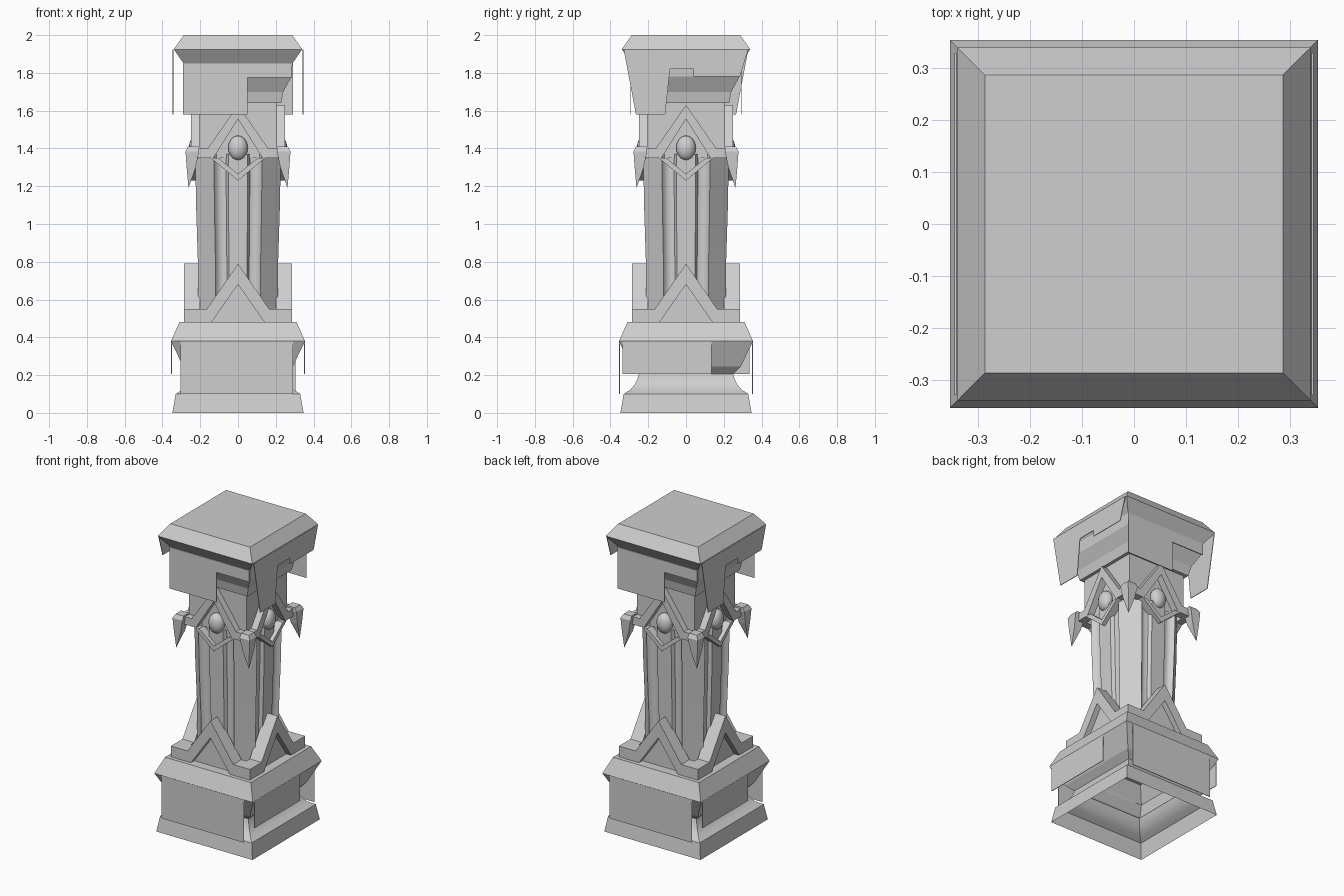
import bpy, bmesh, math
from mathutils import Matrix

if "Cube" in bpy.data.objects:
    bpy.data.objects.remove(bpy.data.objects["Cube"])

stone = bpy.data.materials.new("pale_stone")
stone.diffuse_color = (0.62, 0.62, 0.62, 1)
stone.use_nodes = True
stone.node_tree.nodes["Principled BSDF"].inputs["Base Color"].default_value = stone.diffuse_color


def finish(name, bm, turn=0.0, smooth=None, recalc=True):
    """Turn a bmesh into a named object, rotated about the pillar axis."""
    bm.transform(Matrix.Rotation(turn, 4, 'Z'))
    if recalc:
        bmesh.ops.recalc_face_normals(bm, faces=bm.faces)
    me = bpy.data.meshes.new(name)
    bm.to_mesh(me)
    bm.free()
    me.materials.append(stone)
    ob = bpy.data.objects.new(name, me)
    bpy.context.collection.objects.link(ob)
    if smooth:
        me.polygons.foreach_set("use_smooth", [True] * len(me.polygons))
        me.set_sharp_from_angle(angle=math.radians(smooth))
    return ob


def loft(name, outline, levels, smooth=None, top=True):
    """Stack scaled copies of a plan outline: levels are (scale, z)."""
    bm = bmesh.new()
    rings = [[bm.verts.new((x * s, y * s, z)) for x, y in outline] for s, z in levels]
    n = len(outline)
    for a, b in zip(rings, rings[1:]):
        for i in range(n):
            j = (i + 1) % n
            bm.faces.new((a[i], a[j], b[j], b[i]))
    if top:
        bm.faces.new(rings[-1])
    return finish(name, bm, smooth=smooth)


def slab(name, pts, y_out, y_in, turn):
    """Extrude an (x, z) outline on the front side, then turn it to its side."""
    bm = bmesh.new()
    face = bm.faces.new([bm.verts.new((x, -y_out, z)) for x, z in pts])
    ext = bmesh.ops.extrude_face_region(bm, geom=[face])
    for v in ext["geom"]:
        if isinstance(v, bmesh.types.BMVert):
            v.co.y = -y_in
    return finish(name, bm, turn)


def mirrored(half):
    """Complete a symmetric outline from its right half (ordered, on-axis allowed)."""
    return half + [(-x, z) for x, z in reversed(half) if x > 1e-6]


square = [(-1, -1), (1, -1), (1, 1), (-1, 1)]

# Plinth, concave moulding and lower block
loft("plinth", square, [(0.347, 0), (0.33, 0.1), (0.295, 0.122), (0.272, 0.15),
                        (0.257, 0.18), (0.25, 0.205)], smooth=40, top=False)
loft("lower_block", square, [(0.25, 0.205), (0.29, 0.245), (0.355, 0.38), (0.31, 0.48)])

# Fluted shaft with chamfered corners
side = [(-0.125, -0.222), (-0.11, -0.2), (-0.085, -0.192), (-0.062, -0.2), (-0.05, -0.222)]
side += [(-x, y) for x, y in reversed(side)]
plan = []
for k in range(4):
    c, s = round(math.cos(k * math.pi / 2)), round(math.sin(k * math.pi / 2))
    plan += [(x * c - y * s, x * s + y * c) for x, y in side]
loft("shaft", plan, [(0.95, 0.47), (0.95, 0.75), (1.0, 1.1), (1.02, 1.37)], smooth=40)

# Neck and capital
loft("neck", square, [(0.207, 1.35), (0.207, 1.65)])
loft("capital", square, [(0.207, 1.64), (0.228, 1.64), (0.24, 1.7), (0.283, 1.78),
                         (0.288, 1.85), (0.34, 1.925), (0.287, 2.0)])

# Right-half outlines of the ornament
base_chevron = [(0, 0.68), (0.14, 0.48), (0.285, 0.48), (0.285, 0.55), (0.165, 0.55), (0, 0.79)]
brow = [(0, 1.555), (0.13, 1.35), (0.25, 1.35), (0.25, 1.4), (0.16, 1.4), (0, 1.63)]
lower_lid = [(0, 1.265), (0.105, 1.35), (0.145, 1.35), (0, 1.23)]


def outline(half):
    """Closed outline from inner apex, round the right side, over and back on the left."""
    return half + [(-x, z) for x, z in reversed(half[1:-1])]


for k, label in enumerate(("front", "right", "back", "left")):
    turn = k * math.pi / 2
    slab(label + "_base_chevron", outline(base_chevron), 0.285, 0.2, turn)
    slab(label + "_base_infill", [(-0.15, 0.48), (0.15, 0.48), (0, 0.7)], 0.25, 0.2, turn)
    slab(label + "_brow", outline(brow), 0.25, 0.2, turn)
    slab(label + "_lower_lid", outline(lower_lid), 0.25, 0.2, turn)

    # Oval stud in the diamond frame
    bm = bmesh.new()
    bmesh.ops.create_uvsphere(bm, u_segments=16, v_segments=10, radius=1)
    bm.transform(Matrix.Translation((0, -0.22, 1.403)) @ Matrix.Diagonal((0.052, 0.04, 0.065, 1)))
    finish(label + "_stud", bm, turn, smooth=60)

    # Corner claw under the band
    bm = bmesh.new()
    rings = []
    for half, mid, z in ((0.028, 0.236, 1.41), (0.036, 0.242, 1.385), (0.024, 0.248, 1.3)):
        rings.append([bm.verts.new((mid + x * half, -mid + y * half, z)) for x, y in square])
    tip = bm.verts.new((0.262, -0.262, 1.19))
    bm.faces.new(rings[0])
    for a, b in zip(rings, rings[1:]):
        for i in range(4):
            bm.faces.new((a[i], a[i - 1], b[i - 1], b[i]))
    for i in range(4):
        bm.faces.new((rings[-1][i], rings[-1][i - 1], tip))
    finish(label + "_claw", bm, turn)

# Broken cladding sheets: each pair repeats on the opposite side
front_low = [(-0.305, 0.1), (0.29, 0.1), (0.29, 0.38), (-0.305, 0.38)]
side_low = [(-0.335, 0.205), (0.135, 0.205), (0.135, 0.38), (-0.335, 0.38)]
front_high = [(-0.29, 1.58), (0.05, 1.58), (0.05, 1.775), (0.285, 1.775), (0.285, 1.85), (-0.29, 1.85)]
side_high = [(-0.265, 1.58), (-0.11, 1.58), (-0.085, 1.82), (0.04, 1.82), (0.04, 1.78),
             (0.285, 1.78), (0.33, 1.925), (-0.33, 1.925)]
for k in range(2):
    t = k * math.pi
    a, b = (("front", "right"), ("back", "left"))[k]
    slab(a + "_lower_cladding", front_low, 0.354, 0.35, t)
    slab(b + "_lower_cladding", side_low, 0.354, 0.35, t + math.pi / 2)
    slab(a + "_upper_cladding", front_high, 0.294, 0.29, t)
    slab(b + "_upper_cladding", side_high, 0.346, 0.342, t + math.pi / 2)
